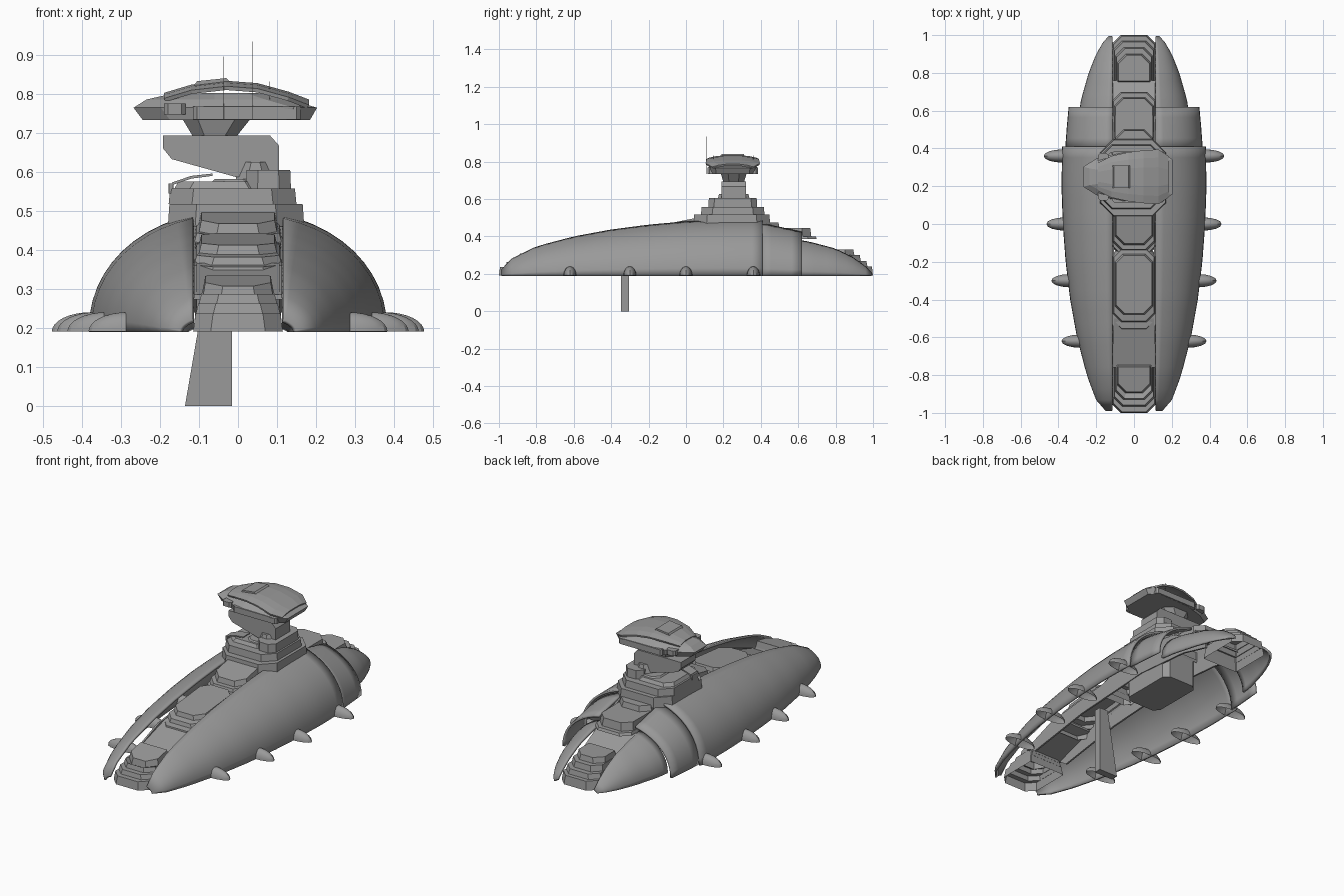
import bpy, bmesh, math

grey = bpy.data.materials.new("hull grey")
grey.diffuse_color = (0.32, 0.32, 0.32, 1)


def add(name, verts, faces, smooth=False, thick=0, mirror=False):
    me = bpy.data.meshes.new(name)
    me.from_pydata(verts, [], faces)
    bm = bmesh.new()
    bm.from_mesh(me)
    bmesh.ops.recalc_face_normals(bm, faces=bm.faces)
    bm.to_mesh(me)
    bm.free()
    me.materials.append(grey)
    ob = bpy.data.objects.new(name, me)
    bpy.context.collection.objects.link(ob)
    if thick:
        m = ob.modifiers.new("thickness", 'SOLIDIFY')
        m.thickness, m.offset = thick, -1
    if mirror:
        ob.modifiers.new("mirror", 'MIRROR')
    if smooth:
        bpy.ops.object.select_all(action='DESELECT')
        ob.select_set(True)
        bpy.context.view_layer.objects.active = ob
        bpy.ops.object.shade_smooth_by_angle(angle=math.radians(30))
    return ob


def loft(name, rings, bottom=True):
    """Skin through rings with equal point counts, closed at the end and optionally the start."""
    n = len(rings[0])
    faces = [[(len(rings) - 1) * n + i for i in range(n)]]
    if bottom:
        faces.append(list(range(n)))
    for r in range(len(rings) - 1):
        faces += [(r * n + i, r * n + (i + 1) % n, (r + 1) * n + (i + 1) % n, (r + 1) * n + i)
                  for i in range(n)]
    return add(name, [p for r in rings for p in r], faces)


def extrude_y(name, profile, y0, y1):
    return loft(name, [[(x, y, z) for x, z in profile] for y in (y0, y1)])


def extrude_x(name, profile, x0, x1):
    return loft(name, [[(x, y, z) for y, z in profile] for x in (x0, x1)])


def octagon(x0, x1, y0, y1, z, c, d=None):
    """Chamfered rectangle: chamfer c at the y0 end, d at the y1 end."""
    d = c if d is None else d
    return [(x0 + c, y0, z), (x1 - c, y0, z), (x1, y0 + c, z), (x1, y1 - d, z),
            (x1 - d, y1, z), (x0 + d, y1, z), (x0, y1 - d, z), (x0, y0 + c, z)]


def tier(name, x0, x1, y0, y1, z0, z1, c=0.03, inset=0.012):
    """Chamfered block with its top drawn in slightly."""
    return loft(name, [octagon(x0, x1, y0, y1, z0, c),
                       octagon(x0 + inset, x1 - inset, y0 + inset, y1 - inset, z1, c)])


def lerp(table, y, k):
    for a, b in zip(table, table[1:]):
        if y <= b[0]:
            return a[k] + (b[k] - a[k]) * (y - a[0]) / (b[0] - a[0])
    return table[-1][k]


# Hull shells: rounded sections cut off at the central trench
def shell(name, table, rows, edge=0.116, cols=11, power=0.94):
    verts, faces = [], []
    y0, y1 = table[0][0], table[-1][0]
    for r in range(rows + 1):
        y = y0 + (y1 - y0) * r / rows
        w, t = lerp(table, y, 1), lerp(table, y, 2) - 0.19
        end = math.acos(min(edge / w, 0.999) ** (1 / power))
        h = t / math.sin(end) ** power
        for c in range(cols + 1):
            a = end * c / cols
            verts.append((w * math.cos(a) ** power, y, 0.19 + h * math.sin(a) ** power))
    n = cols + 1
    for r in range(rows):
        faces += [(r * n + c, r * n + c + 1, (r + 1) * n + c + 1, (r + 1) * n + c) for c in range(cols)]
    ob = add(name, verts, faces, smooth=True, thick=0.012, mirror=True)
    if ob.data.polygons[0].normal.x < 0:
        ob.data.flip_normals()


shell("front_hull", [(-0.99, 0.15, 0.222), (-0.93, 0.202, 0.283), (-0.8, 0.25, 0.347), (-0.6, 0.302, 0.4),
                     (-0.4, 0.338, 0.437), (-0.2, 0.362, 0.463), (0, 0.377, 0.481),
                     (0.2, 0.384, 0.49), (0.41, 0.38, 0.491)], 24)
shell("middle_hull", [(0.4, 0.364, 0.472), (0.5, 0.357, 0.452), (0.62, 0.346, 0.425)], 4)
shell("rear_hull", [(0.58, 0.292, 0.385), (0.66, 0.28, 0.372), (0.8, 0.24, 0.335), (0.9, 0.2, 0.285),
                    (0.96, 0.165, 0.24), (0.995, 0.135, 0.205)], 12)

# Spine: channel open underneath, with ramps linking the end modules
roof = [(-0.76, 0.285), (-0.56, 0.36), (-0.12, 0.405), (0.06, 0.46), (0.42, 0.465), (0.6, 0.385), (0.74, 0.31)]
keel = [(0.74, 0.25), (0.55, 0.3), (0.2, 0.33), (-0.3, 0.3), (-0.7, 0.24)]
for name, ramp in (("front_ramp", [(-0.76, 0.285), (-0.5, 0.366)]), ("rear_ramp", [(0.6, 0.385), (0.76, 0.30)])):
    extrude_x(name, ramp + [(y, z - 0.012) for y, z in reversed(ramp)], -0.114, 0.114)
for s in (-1, 1):
    extrude_x("spine_wall", roof + keel, s * 0.115, s * 0.105)
tier("under_tower_box", -0.11, 0.11, 0.06, 0.4, 0.23, 0.45, 0.03, 0)

# Stepped hollow modules: front and rear chamfers, then half width, y range, z range, slope per step
modules = {
    "nose_module": (0.045, 0.004, [(0.115, -1, -0.73, 0.19, 0.237, 0), (0.108, -0.965, -0.735, 0.237, 0.262, 0),
                                   (0.1, -0.93, -0.74, 0.262, 0.287, 0), (0.09, -0.895, -0.75, 0.3, 0.335, 0.2)]),
    "forward_module": (0.045, 0.04, [(0.115, -0.56, -0.12, 0.36, 0.40, 0.1), (0.112, -0.52, -0.13, 0.40, 0.42, 0.1),
                                     (0.1, -0.48, -0.16, 0.42, 0.444, 0.1)]),
    "deck_module": (0.045, 0.004, [(0.115, -0.17, 0.1, 0.4, 0.45, 0.15), (0.112, -0.14, 0.1, 0.45, 0.472, 0.15),
                                   (0.1, -0.11, 0.06, 0.472, 0.5, 0.2)]),
    "aft_module": (0.004, 0.045, [(0.115, 0.4, 0.7, 0.385, 0.40, 0), (0.105, 0.4, 0.67, 0.40, 0.445, 0),
                                  (0.1, 0.38, 0.5, 0.445, 0.475, 0)]),
    "tail_module": (0.004, 0.045, [(0.115, 0.72, 1, 0.19, 0.24, 0), (0.108, 0.725, 0.97, 0.24, 0.268, 0),
                                   (0.098, 0.74, 0.935, 0.268, 0.3, 0), (0.088, 0.75, 0.9, 0.3, 0.33, 0)]),
}
for name, (c, d, levels) in modules.items():
    rings = []
    for w, y0, y1, z0, z1, slope in levels:
        for i, z in ((0, z0), (0.006, z1)):
            ring = octagon(i - w, w - i, y0 + i, y1 - i, z, c, d)
            rings.append([(x, y, h + slope * (y - y1)) for x, y, h in ring])
    loft(name, rings, bottom=False)

# Side pods: hollow half ellipsoids along the lower edge
for y, x in ((0.36, 0.378), (0.0, 0.364), (-0.3, 0.338), (-0.62, 0.284)):
    verts, faces = [], []
    for r in range(8):
        a = math.pi * r / 8 / 2
        for s in range(16):
            b = math.tau * s / 16
            verts.append((x + 0.1 * math.cos(a) * math.cos(b), y + 0.035 * math.cos(a) * math.sin(b),
                          0.19 + 0.05 * math.sin(a)))
    for r in range(7):
        faces += [(r * 16 + s, r * 16 + (s + 1) % 16, (r + 1) * 16 + (s + 1) % 16, (r + 1) * 16 + s)
                  for s in range(16)]
    faces += [[112 + s for s in range(16)]]
    add("side_pod", verts, faces, smooth=True, mirror=True)

# Keel fin hanging below the spine
extrude_y("keel_fin", [(-0.136, 0), (-0.015, 0), (-0.015, 0.385), (-0.07, 0.385)], -0.347, -0.305)

# Tower base
tier("tower_base_1", -0.18, 0.17, 0.04, 0.45, 0.46, 0.518, 0.07, 0.004)
tier("tower_base_2", -0.178, 0.15, 0.08, 0.42, 0.518, 0.557, 0.06, 0.004)
tier("tower_base_3", -0.165, 0.07, 0.13, 0.38, 0.555, 0.575, 0.04, 0.012)
tier("tower_base_4", -0.07, 0.05, 0.15, 0.36, 0.57, 0.582, 0.03, 0.01)
tier("tower_step", 0.02, 0.136, 0.12, 0.38, 0.555, 0.605, 0.03, 0.002)
tier("tower_column", -0.012, 0.102, 0.16, 0.35, 0.555, 0.626, 0.03, 0.016)
extrude_y("tower_slat", [(-0.17, 0.566), (-0.12, 0.583), (-0.065, 0.59), (-0.065, 0.596),
                         (-0.12, 0.59), (-0.17, 0.573)], 0.14, 0.2)
tier("slat_mount", -0.179, -0.165, 0.14, 0.2, 0.545, 0.57, 0.002, 0)

# Offset arm and neck carrying the bridge
extrude_y("tower_arm", [(-0.192, 0.694), (0.082, 0.694), (0.105, 0.668), (0.105, 0.6), (-0.005, 0.587),
                        (-0.17, 0.633), (-0.192, 0.66)], 0.19, 0.32)
loft("bridge_neck", [octagon(-0.115, -0.005, 0.2, 0.31, 0.69, 0.03),
                     octagon(-0.145, 0.035, 0.185, 0.325, 0.74, 0.04)])


# Bridge: plan outline repeated at several heights
def bridge_ring(z, k, x0, x1):
    plan = [(x0, 0.055), (x0 + 0.07, 0.1), (-0.06, 0.135), (x1 - 0.06, 0.14), (x1, 0.095)]
    return [(x, 0.25 + h * k, z) for x, h in plan] + [(x, 0.25 - h * k, z) for x, h in reversed(plan)]


loft("bridge_body", [bridge_ring(0.734, 0.93, -0.245, 0.185), bridge_ring(0.765, 0.97, -0.268, 0.203),
                     bridge_ring(0.786, 0.8, -0.235, 0.13), bridge_ring(0.803, 0.6, -0.16, 0.08)])
tier("bridge_window_box", -0.19, -0.135, 0.125, 0.375, 0.748, 0.776, 0.01, 0)
tier("bridge_side_rail", -0.115, 0.16, 0.115, 0.385, 0.735, 0.768, 0.01, 0)

# Curved canopy floating just over the bridge
verts, faces = [], []
for x, z, h in ((-0.19, 0.803, 0.075), (-0.12, 0.824, 0.11), (-0.03, 0.834, 0.13),
                (0.05, 0.828, 0.14), (0.13, 0.806, 0.145), (0.182, 0.786, 0.11)):
    verts += [(x, 0.25 + h * s, z - d) for s, d in
              ((-1, 0.014), (-0.7, 0.005), (-0.35, 0), (0.35, 0), (0.7, 0.005), (1, 0.014))]
for r in range(5):
    faces += [(r * 6 + c, (r + 1) * 6 + c, (r + 1) * 6 + c + 1, r * 6 + c + 1) for c in range(5)]
canopy = add("bridge_canopy", verts, faces, thick=0.01)
if canopy.data.polygons[2].normal.z < 0:
    canopy.data.flip_normals()
extrude_y("canopy_hatch", [(-0.115, 0.82), (-0.105, 0.833), (-0.03, 0.841), (-0.018, 0.83)], 0.19, 0.31)

# Antennas
for x, y, z0, z1 in ((-0.036, 0.115, 0.735, 0.896), (0.038, 0.108, 0.735, 0.935),
                     (0.082, 0.145, 0.76, 0.832), (0.082, 0.36, 0.76, 0.832)):
    tier("antenna", x - 0.0007, x + 0.0007, y - 0.0007, y + 0.0007, z0, z1, 0.0003, 0)
